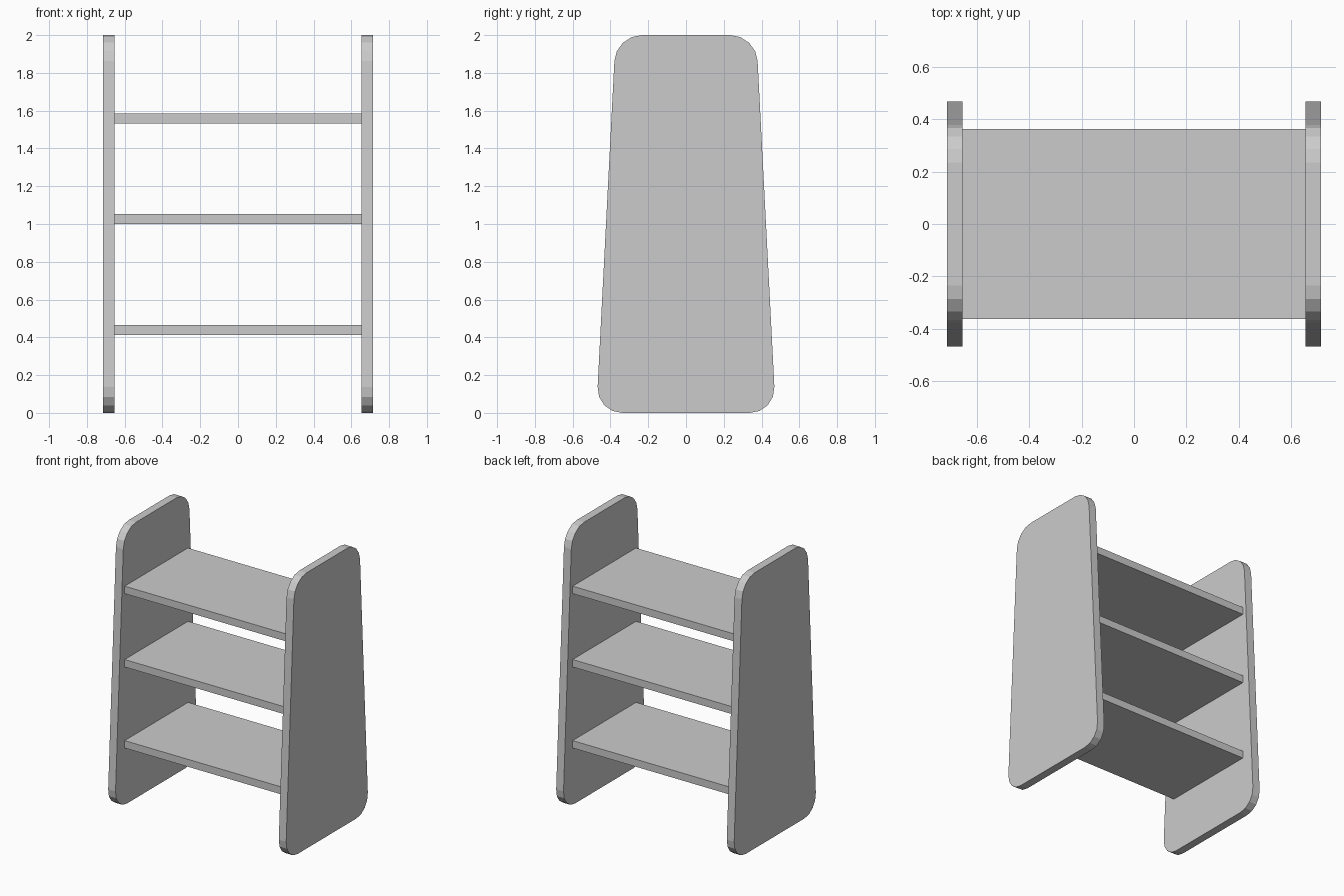
import bpy
import bmesh

cube = bpy.data.objects.get("Cube")
if cube:
    bpy.data.objects.remove(cube, do_unlink=True)

# Single flat colour
grey = bpy.data.materials.new("light grey")
grey.use_nodes = True
colour = (0.6, 0.6, 0.6, 1)
grey.diffuse_color = colour
grey.node_tree.nodes["Principled BSDF"].inputs["Base Color"].default_value = colour

HEIGHT = 2.0
INNER, OUTER = 0.655, 0.714          # x faces of the side panels
FOOT, HEAD = 0.475, 0.372            # half depths of the panel's sharp corners


def add_object(name, bm):
    bmesh.ops.recalc_face_normals(bm, faces=bm.faces)
    mesh = bpy.data.meshes.new(name)
    bm.to_mesh(mesh)
    bm.free()
    mesh.materials.append(grey)
    obj = bpy.data.objects.new(name, mesh)
    bpy.context.collection.objects.link(obj)
    return obj


def side_panel(name, side):
    """Tapered upright board with its four corners rounded."""
    bm = bmesh.new()
    outline = [(-FOOT, 0), (FOOT, 0), (HEAD, HEIGHT), (-HEAD, HEIGHT)]
    face = bm.faces.new([bm.verts.new((side * INNER, y, z)) for y, z in outline])
    result = bmesh.ops.extrude_face_region(bm, geom=[face], use_keep_orig=True)
    moved = [v for v in result["geom"] if isinstance(v, bmesh.types.BMVert)]
    bmesh.ops.translate(bm, verts=moved, vec=(side * (OUTER - INNER), 0, 0))
    corners = [e for e in bm.edges
               if abs(e.verts[0].co.x - e.verts[1].co.x) > 0.01]
    bmesh.ops.bevel(bm, geom=corners, offset=0.138, offset_type='OFFSET',
                    segments=4, profile=0.5, affect='EDGES')
    return add_object(name, bm)


def shelf(name, bottom, thickness=0.054, half_depth=0.363):
    """Flat board spanning between the side panels."""
    bm = bmesh.new()
    bmesh.ops.create_cube(bm, size=1)
    bmesh.ops.scale(bm, verts=bm.verts, vec=(2 * INNER, 2 * half_depth, thickness))
    bmesh.ops.translate(bm, verts=bm.verts, vec=(0, 0, bottom + thickness / 2))
    return add_object(name, bm)


# Side panels
side_panel("left_side_panel", 1)
side_panel("right_side_panel", -1)

# Shelves
for name, bottom in (("lower_shelf", 0.412), ("middle_shelf", 1.0), ("upper_shelf", 1.532)):
    shelf(name, bottom)
